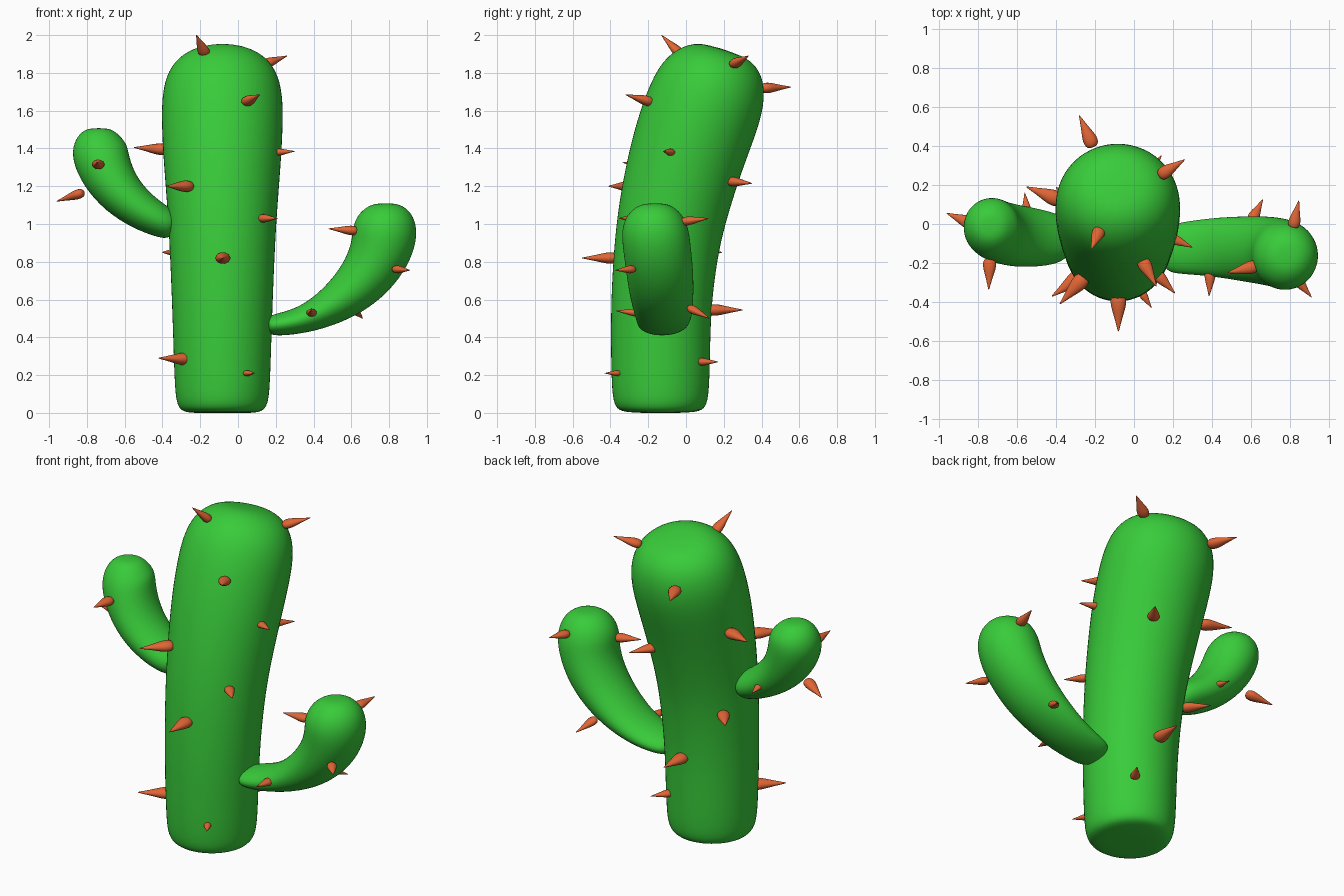
import bpy, bmesh, math
from mathutils import Vector

if "Cube" in bpy.data.objects:
    bpy.data.objects.remove(bpy.data.objects["Cube"], do_unlink=True)


def material(name, rgb):
    mat = bpy.data.materials.new(name)
    mat.use_nodes = True
    mat.diffuse_color = (*rgb, 1)
    mat.node_tree.nodes["Principled BSDF"].inputs["Base Color"].default_value = (*rgb, 1)
    return mat


green = material("cactus_green", (0.04, 0.6, 0.042))
orange = material("spine_orange", (0.75, 0.13, 0.035))


def skin(name, rings, mat, levels):
    """Join rings of points into a closed, smooth, subdivided skin."""
    bm = bmesh.new()
    loops = [[bm.verts.new(p) for p in ring] for ring in rings]
    for lo, hi in zip(loops, loops[1:]):
        n = len(lo)
        for i in range(n):
            j = (i + 1) % n
            bm.faces.new((lo[i], lo[j], hi[j], hi[i]))
    bm.faces.new(loops[0][::-1])
    bm.faces.new(loops[-1])
    bmesh.ops.recalc_face_normals(bm, faces=bm.faces)
    for face in bm.faces:
        face.smooth = True
    mesh = bpy.data.meshes.new(name)
    bm.to_mesh(mesh)
    bm.free()
    mesh.materials.append(mat)
    obj = bpy.data.objects.new(name, mesh)
    bpy.context.collection.objects.link(obj)
    mod = obj.modifiers.new("smooth", "SUBSURF")
    mod.levels = mod.render_levels = levels
    return obj


def ellipse(centre, a, b, sides):
    return [centre + a * math.cos(k * math.tau / sides) + b * math.sin(k * math.tau / sides)
            for k in range(sides)]


def stem(name, side, stations):
    """Sweep ellipses along a path; each station is x, y, z, radius along side, other radius."""
    pts = [Vector(s[:3]) for s in stations]
    rings = []
    for i, s in enumerate(stations):
        tangent = pts[min(i + 1, len(pts) - 1)] - pts[max(i - 1, 0)]
        other = tangent.cross(side).normalized()
        rings.append(ellipse(pts[i], side * s[3] * 1.025, other * s[4] * 1.025, 16))
    return skin(name, rings, green, 2)


def spine(name, base, tip):
    """A thorn with a rounded root, slightly wider than tall."""
    base, tip = Vector(base), Vector(tip)
    axis = tip - base
    size = axis.length
    turn = axis.to_track_quat('Z', 'Y')
    a = turn @ Vector((size * 0.29, 0, 0))
    b = turn @ Vector((0, size * 0.22, 0))
    profile = ((-.2, .5), (-.1, .9), (.1, 1), (.35, .75), (.65, .4), (.95, .12), (1.01, .04))
    return skin(name, [ellipse(base + axis * t, a * r, b * r, 8) for t, r in profile], orange, 1)


# Trunk, leaning backwards towards the top
trunk = [(0, -.135, .1, .1), (0, -.135, .2, .2), (.03, -.135, .235, .24), (.1, -.135, .25, .257),
         (.3, -.135, .257, .262), (.55, -.133, .265, .265), (.8, -.113, .275, .273),
         (1, -.085, .285, .283), (1.2, -.04, .3, .295), (1.4, .015, .315, .305),
         (1.58, .078, .322, .31), (1.72, .13, .315, .3), (1.83, .16, .275, .26),
         (1.9, .175, .2, .19), (1.93, .185, .1, .1)]
stem("trunk", Vector((1, 0, 0)), [(-.083, y, z, rx, ry) for z, y, rx, ry in trunk])

# Arms, each a tapered stem bending upwards
stem("left_arm", Vector((0, 1, 0)), [
    (.15, -.13, .46, .06, .025), (.165, -.13, .462, .11, .05), (.22, -.125, .468, .13, .06),
    (.32, -.12, .485, .14, .068), (.45, -.12, .535, .155, .09), (.6, -.13, .635, .17, .125),
    (.71, -.14, .76, .178, .15), (.765, -.155, .88, .18, .168), (.78, -.163, .97, .178, .172),
    (.782, -.165, 1.045, .15, .148), (.782, -.165, 1.092, .1, .1), (.782, -.165, 1.11, .05, .05)])
stem("right_arm", Vector((0, 1, 0)), [
    (-.335, -.075, .98, .06, .04), (-.35, -.075, .985, .1, .07), (-.4, -.075, 1.01, .13, .085),
    (-.5, -.07, 1.06, .15, .1), (-.615, -.06, 1.15, .16, .12), (-.695, -.04, 1.265, .162, .14),
    (-.733, -.02, 1.375, .158, .152), (-.738, -.01, 1.44, .135, .132),
    (-.738, -.01, 1.49, .09, .09), (-.738, -.01, 1.508, .045, .045)])

# Spines: root, tip
trunk_spines = [
    ((-.18, -.04, 1.91), (-.22, -.13, 2)), ((.15, .26, 1.85), (.26, .33, 1.89)),
    ((.05, -.2, 1.65), (.115, -.32, 1.685)), ((-.4, .13, 1.395), (-.55, .19, 1.405)),
    ((.21, -.08, 1.38), (.3, -.12, 1.385)), ((-.27, -.29, 1.2), (-.38, -.41, 1.2)),
    ((.13, -.27, 1.03), (.21, -.355, 1.03)), ((-.08, -.39, .82), (-.08, -.55, .82)),
    ((-.28, -.27, .285), (-.42, -.37, .29)), ((.045, -.36, .21), (.09, -.43, .21)),
    ((-.22, .42, 1.72), (-.28, .555, 1.725)), ((.06, .24, 1.225), (.14, .35, 1.215)),
    ((-.07, .14, .545), (-.06, .3, .545)), ((.06, .08, .27), (.12, .17, .27)),
    ((-.31, .08, .85), (-.4, .19, .85))]
arm_spines = [
    ((.61, -.22, .965), (.48, -.25, .975)), ((.84, -.29, .76), (.91, -.375, .755)),
    ((.39, -.26, .53), (.385, -.37, .54)), ((.61, .03, .55), (.66, .125, .5)),
    ((.82, 0, 1.015), (.845, .12, 1.03)), ((-.74, -.2, 1.315), (-.745, -.335, 1.325)),
    ((-.84, .005, 1.16), (-.96, .055, 1.12)), ((-.55, .07, 1.09), (-.56, .16, 1.08))]
for group, spines in (("trunk", trunk_spines), ("arm", arm_spines)):
    for i, (root, tip) in enumerate(spines, 1):
        spine(f"{group}_spine_{i}", root, tip)
